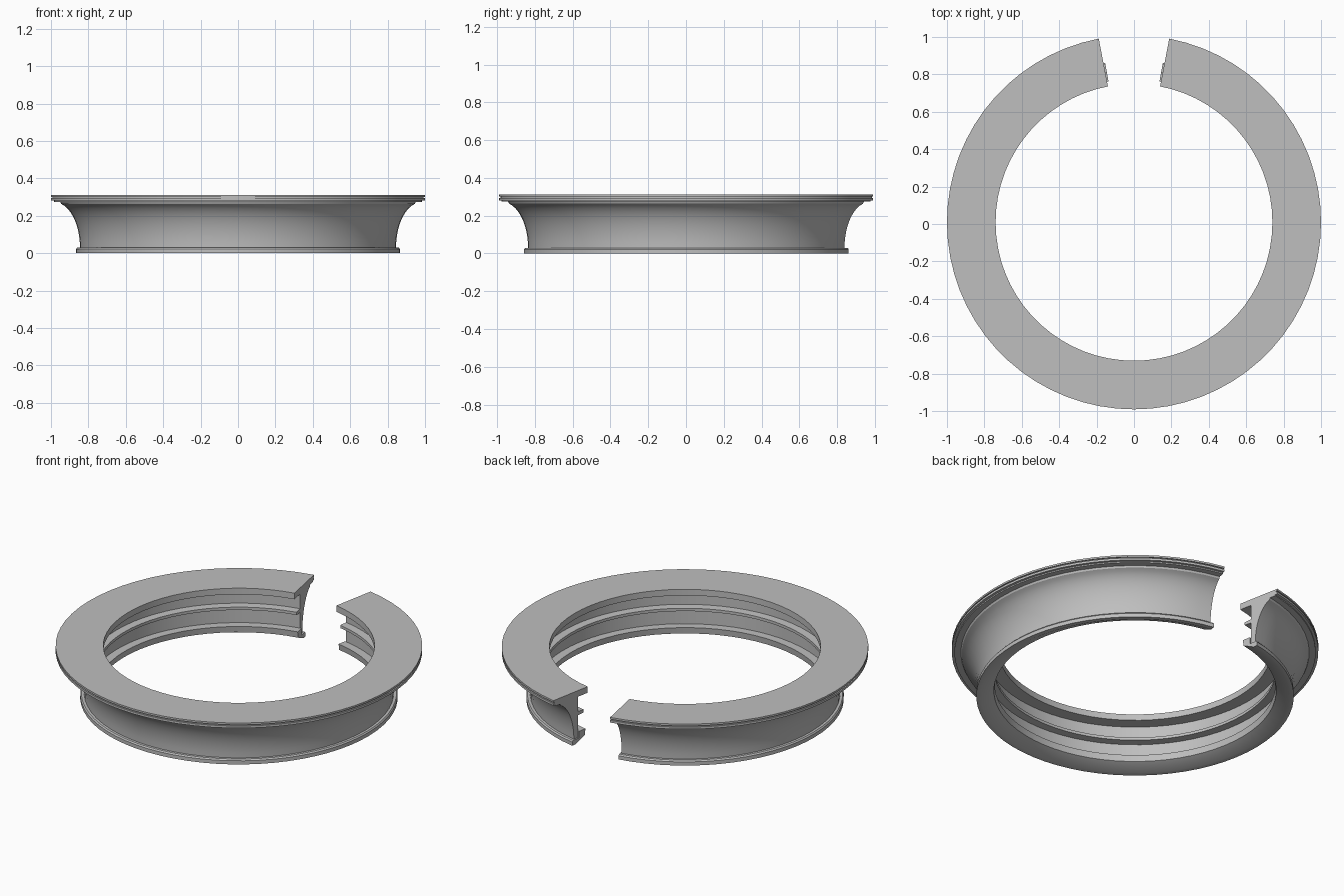
import bpy, bmesh
from math import sin, cos, radians

cube = bpy.data.objects.get("Cube")
if cube:
    bpy.data.objects.remove(cube, do_unlink=True)

SEGMENTS = 64
CENTRE_Y = 0.009

grey = bpy.data.materials.new("mid_grey")
grey.use_nodes = True
colour = (0.52, 0.52, 0.52, 1)
grey.diffuse_color = colour
grey.node_tree.nodes["Principled BSDF"].inputs["Base Color"].default_value = colour


def sweep(name, profile, half_gap):
    """Sweep a closed (radius, height) profile round z, leaving a gap at the back."""
    bm = bmesh.new()
    rings = []
    for i in range(SEGMENTS + 1):
        a = radians(90 + half_gap + (360 - 2 * half_gap) * i / SEGMENTS)
        rings.append([bm.verts.new((r * cos(a), r * sin(a) + CENTRE_Y, z))
                      for r, z in profile])
    n = len(profile)
    for a, b in zip(rings, rings[1:]):
        for j in range(n):
            k = (j + 1) % n
            bm.faces.new((a[j], a[k], b[k], b[j]))
    # Flat end caps
    bm.faces.new(rings[0])
    bm.faces.new(rings[-1])
    bmesh.ops.recalc_face_normals(bm, faces=bm.faces[:])
    mesh = bpy.data.meshes.new(name)
    bm.to_mesh(mesh)
    bm.free()
    mesh.materials.append(grey)
    obj = bpy.data.objects.new(name, mesh)
    bpy.context.collection.objects.link(obj)
    bpy.ops.object.select_all(action='DESELECT')
    obj.select_set(True)
    bpy.context.view_layer.objects.active = obj
    bpy.ops.object.shade_smooth_by_angle(angle=radians(30))
    return obj


# Upper body: concave outer wall, stepped rim, flat top, inner lip and fin
cove = [(0.845 + 0.135 * (1 - cos(t)), 0.03 + 0.242 * sin(t))
        for t in (radians(75 * i / 10) for i in range(11))]
rim = [(0.95, 0.274), (0.985, 0.274), (0.985, 0.281), (1.0, 0.281),
       (1.0, 0.294), (0.992, 0.294), (0.992, 0.301), (1.0, 0.301), (1.0, 0.312)]
lip = [(0.74, 0.312), (0.74, 0.275), (0.815, 0.275)]
fin = [(0.815, 0.187), (0.77, 0.184), (0.77, 0.167), (0.815, 0.164)]
sweep("flared_wall_and_rim", cove + rim + lip + fin + [(0.815, 0.03)], 10.86)

# Foot ring: outer bead and inner ledge with a relieved underside
foot = [(0.866, 0.0), (0.866, 0.022), (0.86, 0.03), (0.815, 0.03),
        (0.815, 0.07), (0.765, 0.07), (0.77, 0.033), (0.84, 0.0)]
sweep("foot_ring", foot, 10.25)
